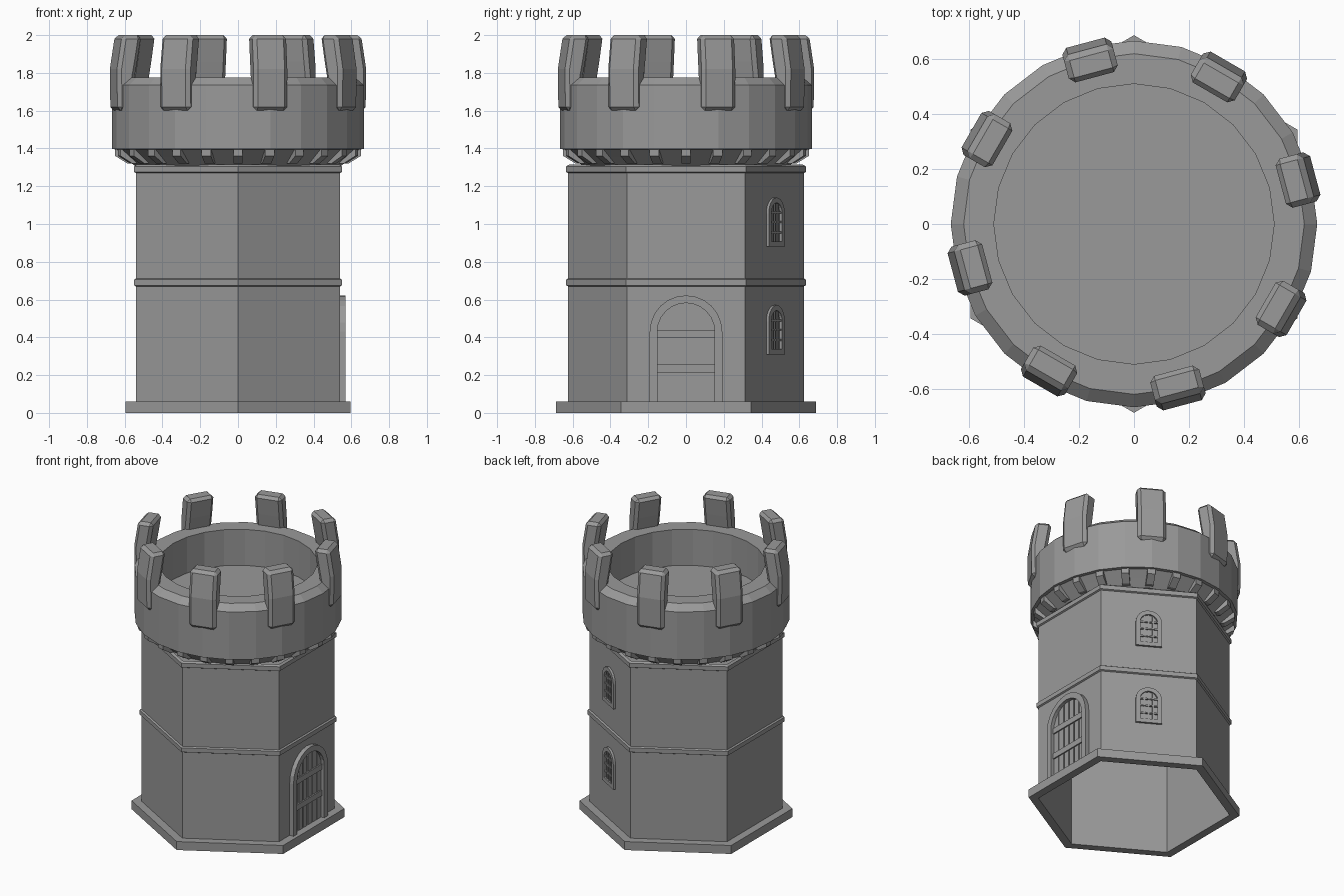
import bpy, bmesh, math
from mathutils import Vector

if "Cube" in bpy.data.objects:
    bpy.data.objects.remove(bpy.data.objects["Cube"])

stone = bpy.data.materials.new("grey stone")
stone.diffuse_color = (0.32, 0.32, 0.32, 1)
stone.use_nodes = True
stone.node_tree.nodes["Principled BSDF"].inputs["Base Color"].default_value = stone.diffuse_color
C30 = math.cos(math.pi / 6)
WALL = 0.54


def finish(name, bm, bevel=0):
    bmesh.ops.recalc_face_normals(bm, faces=bm.faces)
    me = bpy.data.meshes.new(name)
    bm.to_mesh(me)
    bm.free()
    me.materials.append(stone)
    ob = bpy.data.objects.new(name, me)
    bpy.context.collection.objects.link(ob)
    if bevel:
        m = ob.modifiers.new("bevel", 'BEVEL')
        m.width, m.segments, m.limit_method = bevel, 1, 'ANGLE'
        m.angle_limit = math.radians(40)
    return ob


def lathe(name, profile, sides, phase=0, closed=False, cap_end=False):
    """Turn an (r, z) profile into a prism-like ring with flat sides."""
    bm = bmesh.new()
    rings = []
    for r, z in profile:
        rings.append([bm.verts.new((r * math.cos(phase + 2 * math.pi * i / sides),
                                    r * math.sin(phase + 2 * math.pi * i / sides), z))
                      for i in range(sides)])
    pairs = list(zip(rings, rings[1:]))
    if closed:
        pairs.append((rings[-1], rings[0]))
    for a, b in pairs:
        for i in range(sides):
            j = (i + 1) % sides
            bm.faces.new((a[i], a[j], b[j], b[i]))
    if cap_end:
        bm.faces.new(rings[-1])
    return finish(name, bm)


def hexa(name, profile, **kw):
    """Hexagonal lathe, radii measured to the flats."""
    return lathe(name, [(r / C30, z) for r, z in profile], 6, math.pi / 6, **kw)


def place(angle, d, u, z):
    c, s = math.cos(angle), math.sin(angle)
    return Vector((c * d - s * u, s * d + c * u, z))


def prism(bm, loop_a, loop_b):
    a = [bm.verts.new(p) for p in loop_a]
    b = [bm.verts.new(p) for p in loop_b]
    bm.faces.new(a)
    bm.faces.new(b[::-1])
    for i in range(len(a)):
        j = (i + 1) % len(a)
        bm.faces.new((a[i], b[i], b[j], a[j]))


def plate(bm, angle, uz, d0, d1):
    """Extrude a (u, z) outline on a wall outwards from d0 to d1."""
    prism(bm, [place(angle, d0, u, z) for u, z in uz],
          [place(angle, d1, u, z) for u, z in uz])


def radial(bm, angle, dz, width):
    """Extrude a (radius, z) outline sideways around the given direction."""
    prism(bm, [place(angle, d, -width / 2, z) for d, z in dz],
          [place(angle, d, width / 2, z) for d, z in dz])


def arch(w, bottom, spring, n=12):
    return ([(w, bottom)] + [(w * math.cos(math.pi * i / n), spring + w * math.sin(math.pi * i / n))
                             for i in range(n + 1)] + [(-w, bottom)])


def arch_frame(name, angle, outer, inner, d0, d1, close):
    bm = bmesh.new()
    rows = [[bm.verts.new(place(angle, d, u, z)) for u, z in loop]
            for loop, d in ((outer, d0), (outer, d1), (inner, d1), (inner, d0))]
    n = len(outer)
    for k in range(4):
        a, b = rows[k], rows[(k + 1) % 4]
        for i in range(n if close else n - 1):
            j = (i + 1) % n
            bm.faces.new((a[i], a[j], b[j], b[i]))
    if not close:
        bm.faces.new([r[0] for r in rows])
        bm.faces.new([r[-1] for r in rows])
    return finish(name, bm)


def box_uz(u0, u1, z0, z1):
    return [(u0, z0), (u1, z0), (u1, z1), (u0, z1)]


# Hexagonal body, open underneath, with base and two string courses
hexa("tower_wall", [(WALL, 0), (WALL, 1.31)], cap_end=True)
hexa("base_plinth", [(0.54, 0), (0.595, 0), (0.595, 0.06), (0.54, 0.06)], closed=True)
for nm, z in (("middle_band", 0.67), ("upper_band", 1.27)):
    hexa(nm, [(0.535, z - 0.003), (0.55, z + 0.005), (0.55, z + 0.035), (0.535, z + 0.045)],
         closed=True)

# Round parapet with sunken floor
lathe("parapet", [(0.55, 1.31), (0.60, 1.355), (0.645, 1.395), (0.667, 1.397), (0.667, 1.735),
                  (0.62, 1.775), (0.51, 1.775), (0.51, 1.52)], 24, cap_end=True)

# Corbels under the parapet
bm = bmesh.new()
for i in range(24):
    radial(bm, math.tau * i / 24, [(0.53, 1.32), (0.585, 1.32), (0.65, 1.36),
                                   (0.65, 1.398), (0.53, 1.398)], 0.05)
finish("corbels", bm)

# Eight merlons leaning inwards at the top
bm = bmesh.new()
for i in range(8):
    radial(bm, math.radians(15 + 45 * i),
           [(0.60, 1.60), (0.68, 1.60), (0.683, 1.82), (0.655, 2.0),
            (0.55, 2.0), (0.572, 1.86), (0.59, 1.76)], 0.185)
finish("merlons", bm, bevel=0.02)

# Door: arched frame, planks and cross bars on the +x wall
arch_frame("door_frame", 0, arch(0.192, 0.06, 0.43), arch(0.152, 0.06, 0.43), 0.535, 0.57, False)
bm = bmesh.new()
step = 0.304 / 6
for i in range(6):
    a, b = -0.152 + i * step + 0.004, -0.152 + (i + 1) * step - 0.004
    top = lambda u: 0.43 + math.sqrt(max(0, 0.152 ** 2 - u * u))
    mid = (a + b) / 2
    plate(bm, 0, [(a, 0.06), (b, 0.06), (b, top(b)), (mid, top(mid)), (a, top(a))], 0.535, 0.546)
finish("door_planks", bm)
bm = bmesh.new()
for z in (0.235, 0.42):
    plate(bm, 0, box_uz(-0.15, 0.15, z - 0.02, z + 0.02), 0.535, 0.555)
finish("door_cross_bars", bm)

# Two barred windows on one wall beside the door
A = math.radians(60)
for label, z in (("lower", 0.31), ("upper", 0.88)):
    arch_frame(label + "_window_frame", A, arch(0.085, z, z + 0.175),
               arch(0.057, z + 0.028, z + 0.175), 0.535, 0.555, True)
    bm = bmesh.new()
    for u in (-0.028, 0, 0.028):
        plate(bm, A, box_uz(u - 0.005, u + 0.005, z + 0.02,
                            z + 0.175 + math.sqrt(0.06 ** 2 - u * u)), 0.535, 0.547)
    for h in (0.075, 0.13, 0.18):
        plate(bm, A, box_uz(-0.06, 0.06, z + h - 0.005, z + h + 0.005), 0.535, 0.550)
    finish(label + "_window_bars", bm)
